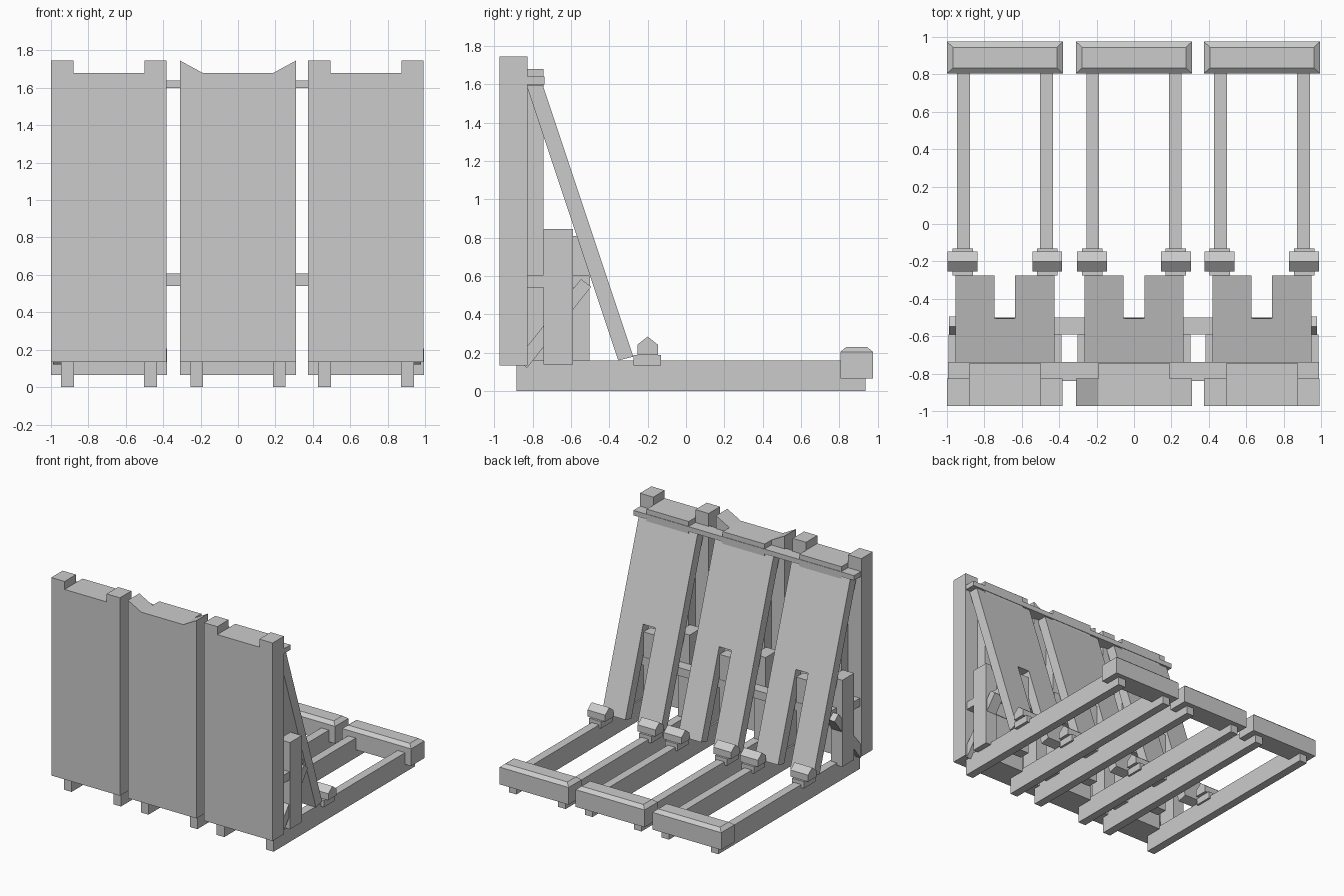
import bpy

if "Cube" in bpy.data.objects:
    bpy.data.objects.remove(bpy.data.objects["Cube"])

def mesh(name, verts, faces):
    me = bpy.data.meshes.new(name)
    me.from_pydata(verts, [], faces)
    me.update()
    ob = bpy.data.objects.new(name, me)
    bpy.context.collection.objects.link(ob)
    # consistent outward normals
    import bmesh
    bm = bmesh.new()
    bm.from_mesh(me)
    bmesh.ops.recalc_face_normals(bm, faces=bm.faces)
    bm.to_mesh(me)
    bm.free()
    return ob

def prism(name, pts, lo, hi, axis):
    """Extrude a 2D profile: axis 'x' takes (y,z) points, axis 'y' takes (x,z) points."""
    place = (lambda p, t: (t, p[0], p[1])) if axis == 'x' else (lambda p, t: (p[0], t, p[1]))
    n = len(pts)
    verts = [place(p, t) for t in (lo, hi) for p in pts]
    faces = [list(range(n)), list(range(n, 2 * n))]
    faces += [(i, (i + 1) % n, n + (i + 1) % n, n + i) for i in range(n)]
    return mesh(name, verts, faces)

def box(name, x0, x1, y0, y1, z0, z1):
    return prism(name, [(y0, z0), (y1, z0), (y1, z1), (y0, z1)], x0, x1, 'x')

def slant_y(z):
    """Outer surface of the leaning board at height z."""
    return -0.275 - (z - 0.18) / 3.0

def leaning_piece(name, x0, x1, z_top, z_bot, flat_foot):
    foot_z = z_bot - 0.02 if flat_foot else z_bot
    pts = [(slant_y(z_top), z_top), (slant_y(z_bot), z_bot),
           (slant_y(foot_z) - 0.085, foot_z), (slant_y(z_top) - 0.085, z_top)]
    return prism(name, pts, x0, x1, 'x')

def end_beam(name, cx):
    # chamfered top beam
    verts = []
    for hx, y0, y1, z in ((0.31, 0.805, 0.975, 0.065), (0.31, 0.805, 0.975, 0.205),
                          (0.278, 0.835, 0.945, 0.23)):
        verts += [(cx - hx, y0, z), (cx + hx, y0, z), (cx + hx, y1, z), (cx - hx, y1, z)]
    faces = [(0, 1, 2, 3), (8, 9, 10, 11)]
    for k in (0, 4):
        faces += [(k + i, k + (i + 1) % 4, k + 4 + (i + 1) % 4, k + 4 + i) for i in range(4)]
    return mesh(name, verts, faces)

# three shield units: panel centre, panel type
for cx, kind in ((-0.69, 'notched'), (0.0, 'sloped'), (0.684, 'notched')):
    w, m, top, low, base = 0.309, 0.189, 1.745, 1.68, 0.135
    # front shield panel
    if kind == 'notched':
        crest = [(w, top), (m, top), (m, low), (-m, low), (-m, top), (-w, top)]
    else:
        crest = [(w, top), (m, low), (-m, low), (-w, top)]
    prof = [(cx + x, z) for x, z in [(-w, base), (w, base)] + crest]
    prism("shield_panel", prof, -0.973, -0.827, 'y')
    # thick inner backing
    box("panel_backing", cx - m, cx + m, -0.827, -0.742, base, low)
    # leaning support board with slot at its foot
    leaning_piece("support_board", cx - 0.265, cx + 0.265, 1.595, 0.87, False)
    for x0, x1 in ((-0.265, -0.055), (0.055, 0.265)):
        leaning_piece("support_leg", cx + x0, cx + x1, 0.87, 0.18, True)
    # centre post behind the slot
    box("centre_post", cx - 0.05, cx + 0.05, -0.595, -0.503, 0.14, 0.81)
    end_beam("end_beam", cx)
    for s in (-1, 1):
        # side post
        xs = sorted((cx + s * 0.2, cx + s * 0.303))
        box("side_post", xs[0], xs[1], -0.742, -0.59, 0.14, 0.845)
        # ground rail, peg base and roofed peg
        rx = cx + s * (0.22 if cx == 0 else 0.222)
        px = rx + s * 0.004
        box("ground_rail", rx - 0.034, rx + 0.034, -0.885, 0.935, 0.0, 0.16)
        box("peg_base", px - 0.055, px + 0.055, -0.275, -0.13, 0.135, 0.19)
        prism("peg", [(-0.253, 0.19), (-0.147, 0.19), (-0.147, 0.243),
                      (-0.2, 0.285), (-0.253, 0.243)], px - 0.08, px + 0.08, 'x')

# long crossbeams tying the units together
box("top_crossbeam", -0.995, 0.99, -0.84, -0.738, 1.60, 1.64)
box("middle_crossbeam", -0.985, 0.982, -0.84, -0.738, 0.54, 0.607)
box("rear_crossbeam", -0.94, 0.935, -0.59, -0.5, 0.54, 0.607)

# diagonal braces at both outer ends
for x0, x1 in ((-0.99, -0.9), (0.89, 0.978)):
    prism("diagonal_brace", [(-0.83, 0.12), (-0.495, 0.545), (-0.548, 0.585), (-0.88, 0.17)],
          x0, x1, 'x')
